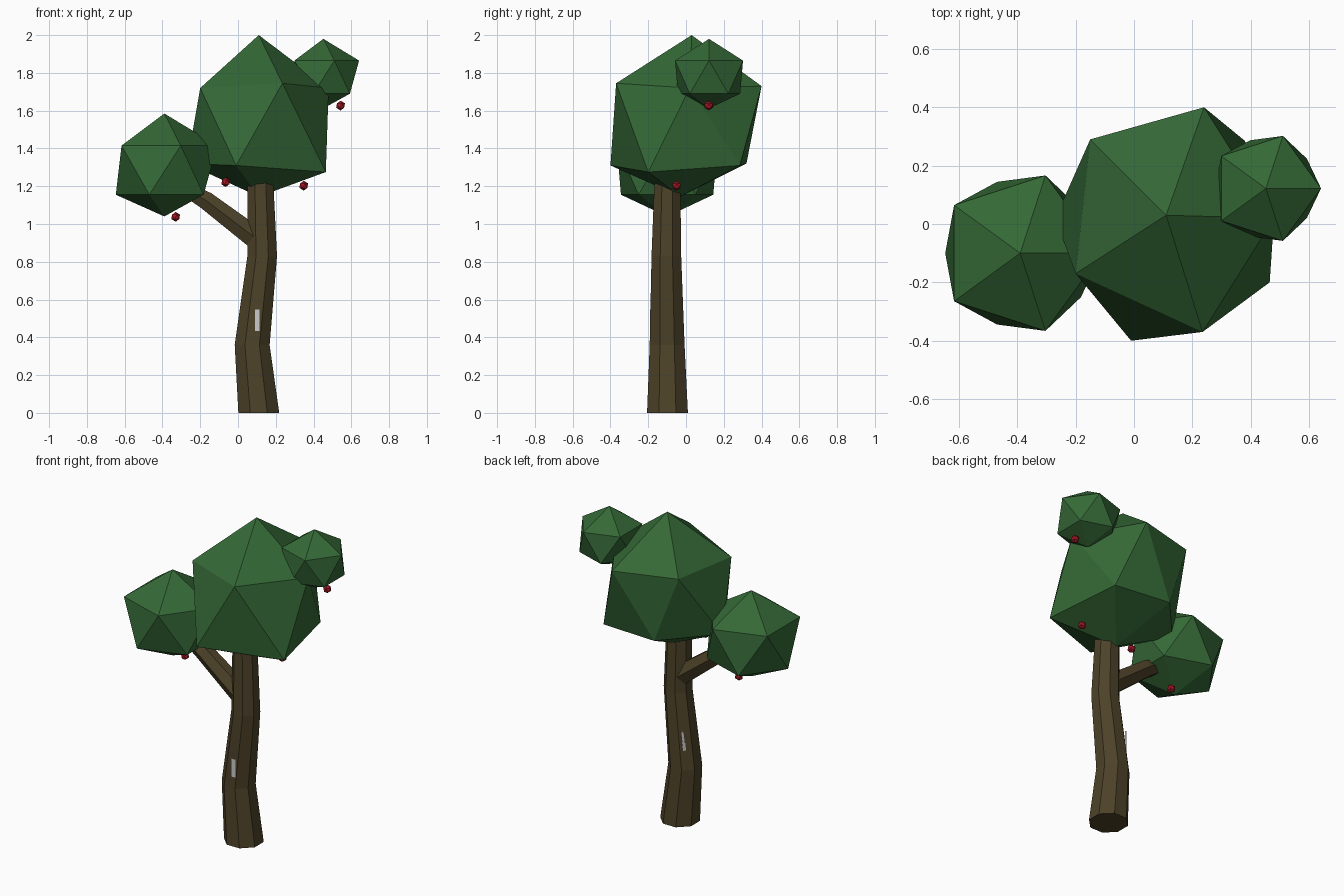
import bpy, bmesh
from math import cos, sin, radians, tau
from mathutils import Vector, Matrix

if "Cube" in bpy.data.objects:
    bpy.data.objects.remove(bpy.data.objects["Cube"])


def material(name, rgb):
    m = bpy.data.materials.new(name)
    m.diffuse_color = (*rgb, 1)
    m.use_nodes = True
    m.node_tree.nodes["Principled BSDF"].inputs["Base Color"].default_value = m.diffuse_color
    return m


LEAF = material("leaf_green", (0.035, 0.14, 0.037))
BARK = material("bark_brown", (0.075, 0.055, 0.022))
RED = material("berry_red", (0.40, 0.01, 0.02))


def finish(name, bm, mat=None):
    bmesh.ops.recalc_face_normals(bm, faces=bm.faces[:])
    me = bpy.data.meshes.new(name)
    bm.to_mesh(me)
    bm.free()
    ob = bpy.data.objects.new(name, me)
    bpy.context.collection.objects.link(ob)
    if mat:
        me.materials.append(mat)
    return ob


def tube(name, path, axis, sides, mat):
    """Faceted tube through (x, y, z, radius) rings, all facing along axis."""
    bm = bmesh.new()
    q = Vector((0, 0, 1)).rotation_difference(Vector(axis))
    rings = []
    for x, y, z, r in path:
        ring = []
        for i in range(sides):
            a = tau * (i + 0.5) / sides
            ring.append(bm.verts.new(Vector((x, y, z)) + q @ Vector((r * cos(a), r * sin(a), 0))))
        rings.append(ring)
    for lo, hi in zip(rings, rings[1:]):
        for i in range(sides):
            j = (i + 1) % sides
            bm.faces.new((lo[i], lo[j], hi[j], hi[i]))
    bm.faces.new(rings[0])
    bm.faces.new(rings[-1])
    return finish(name, bm, mat)


def crown(name, top, upper, lower, bottom):
    """20-sided leaf clump: two rings of five points between two tips."""
    bm = bmesh.new()
    t, b = bm.verts.new(top), bm.verts.new(bottom)
    u = [bm.verts.new(p) for p in upper]
    l = [bm.verts.new(p) for p in lower]
    for i in range(5):
        j = (i + 1) % 5
        bm.faces.new((t, u[i], u[j]))
        bm.faces.new((u[i], l[i], u[j]))
        bm.faces.new((u[j], l[i], l[j]))
        bm.faces.new((b, l[j], l[i]))
    return finish(name, bm, LEAF)


def ring5(x, y, z, r, start):
    return [(x + r * cos(radians(start + 72 * i)), y + r * sin(radians(start + 72 * i)), z)
            for i in range(5)]


# Trunk and side branch
tube("trunk", [(0.11, -0.098, 0, 0.117), (0.075, -0.1, 0.36, 0.1),
               (0.128, -0.104, 0.83, 0.085), (0.117, -0.098, 1.27, 0.073)], (0, 0, 1), 8, BARK)
tube("branch", [(0.12, -0.1, 0.905, 0.068), (-0.17, -0.1, 1.125, 0.055),
                (-0.25, -0.1, 1.17, 0.045)], (-0.8, 0, 0.6), 6, BARK)

# Large crown, slightly irregular
crown("main_crown", (0.11, 0.03, 2.0),
      [(0.48, 0.02, 1.72), (0.24, 0.40, 1.73), (-0.15, 0.29, 1.74),
       (-0.20, -0.17, 1.72), (0.235, -0.37, 1.745)],
      [(0.38, 0.285, 1.31), (0.0, 0.32, 1.32), (-0.27, 0.02, 1.32),
       (-0.01, -0.40, 1.31), (0.465, -0.20, 1.275)],
      (0.11, -0.03, 1.145))

# Smaller regular crowns
for name, x, y, top, s in (("left_crown", -0.39, -0.10, 1.585, 1),
                           ("right_crown", 0.452, 0.122, 1.98, 0.675)):
    crown(name, (x, y, top),
          ring5(x, y, top - 0.17 * s, 0.28 * s, 0),
          ring5(x, y, top - 0.43 * s, 0.257 * s, 36),
          (x, y, top - 0.545 * s))

# Berries
for i, p in enumerate([(-0.065, -0.10, 1.222), (-0.33, -0.06, 1.038),
                       (0.348, -0.05, 1.203), (0.543, 0.12, 1.627)]):
    bm = bmesh.new()
    bmesh.ops.create_icosphere(bm, subdivisions=1, radius=0.026, matrix=Matrix.Translation(p))
    finish(f"berry_{i + 1}", bm, RED)

# Pale bark slivers on the front and back left of the trunk
for name, p, size, turn, lean in (("front_sliver", (0.102, -0.187, 0.49), (0.025, 0.008, 0.115), 0, 0),
                                  ("back_sliver", (0.038, -0.028, 0.54), (0.018, 0.008, 0.12), 45, 6)):
    bm = bmesh.new()
    m = (Matrix.Translation(p) @ Matrix.Rotation(radians(turn), 4, 'Z')
         @ Matrix.Rotation(radians(lean), 4, 'Y') @ Matrix.Diagonal((*size, 1)))
    bmesh.ops.create_cube(bm, size=1, matrix=m)
    finish(name, bm)
